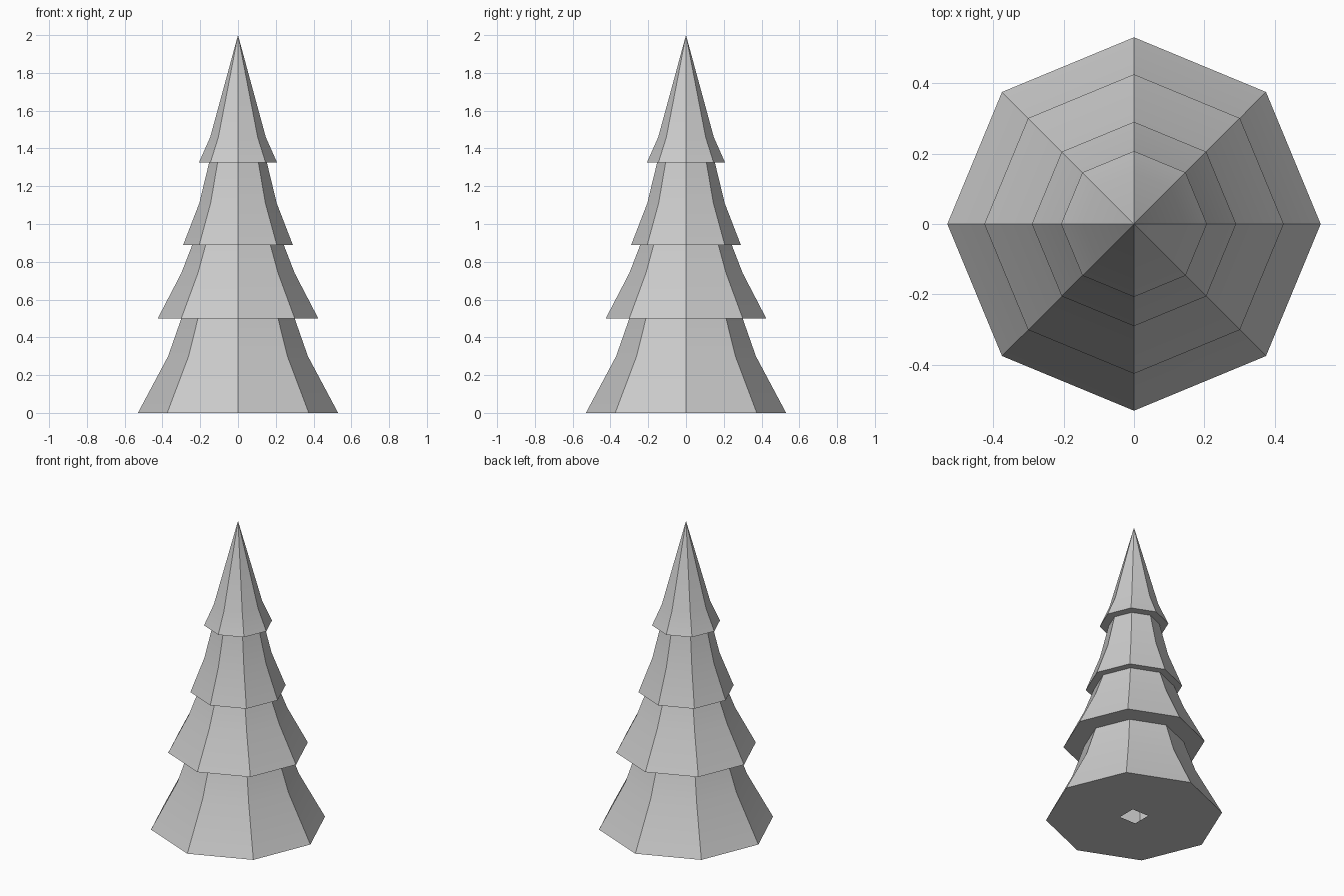
import bpy, bmesh, math

if "Cube" in bpy.data.objects:
    bpy.data.objects.remove(bpy.data.objects["Cube"])

SIDES = 8

# One plain grey for the whole tree
grey = bpy.data.materials.new("light grey")
grey.diffuse_color = (0.6, 0.6, 0.6, 1.0)
grey.use_nodes = True
grey.node_tree.nodes["Principled BSDF"].inputs["Base Color"].default_value = grey.diffuse_color


def ring(bm, radius, z, sides=SIDES, turn=0.0):
    """Corner vertices of a regular polygon at height z."""
    step = 2 * math.pi / sides
    return [bm.verts.new((radius * math.cos(turn + i * step),
                          radius * math.sin(turn + i * step), z))
            for i in range(sides)]


def bridge(bm, low, high):
    for i in range(len(low)):
        j = (i + 1) % len(low)
        bm.faces.new((low[i], low[j], high[j], high[i]))


def finish(bm, name):
    mesh = bpy.data.meshes.new(name)
    bm.to_mesh(mesh)
    bm.free()
    mesh.materials.append(grey)
    obj = bpy.data.objects.new(name, mesh)
    bpy.context.collection.objects.link(obj)
    bpy.ops.object.select_all(action='DESELECT')
    obj.select_set(True)
    bpy.context.view_layer.objects.active = obj
    bpy.ops.object.shade_smooth_by_angle(angle=math.radians(30))


# Flared tiers, bottom to top: (radius, height) at hem, waist and top
tiers = [
    ("bottom_tier", [(0.53, 0.0), (0.37, 0.30), (0.30, 0.50)]),
    ("lower_tier", [(0.425, 0.50), (0.30, 0.74), (0.242, 0.89)]),
    ("upper_tier", [(0.29, 0.89), (0.205, 1.11), (0.153, 1.325)]),
    ("top_tier", [(0.207, 1.325), (0.147, 1.46), (0.0, 2.0)]),
]

inner_radius = None
for name, profile in tiers:
    bm = bmesh.new()
    hem, waist = [ring(bm, r, z) for r, z in profile[:2]]
    bridge(bm, hem, waist)

    # Upper slope, closing to a point on the top tier
    top_r, top_z = profile[2]
    if top_r > 0:
        bridge(bm, waist, ring(bm, top_r, top_z))
    else:
        tip = bm.verts.new((0, 0, top_z))
        for i in range(SIDES):
            bm.faces.new((waist[i], waist[(i + 1) % SIDES], tip))

    # Underside: square trunk hole in the base, a rim under the other tiers
    if inner_radius is None:
        hole = ring(bm, 0.085, 0.0, 4, math.pi / 4)
        for k in range(4):
            a = 2 * k + 1
            bm.faces.new((hole[k], hole[(k + 1) % 4], hem[(a + 2) % SIDES],
                          hem[(a + 1) % SIDES], hem[a]))
    else:
        bridge(bm, ring(bm, inner_radius, profile[0][1]), hem)
    inner_radius = top_r
    finish(bm, name)
